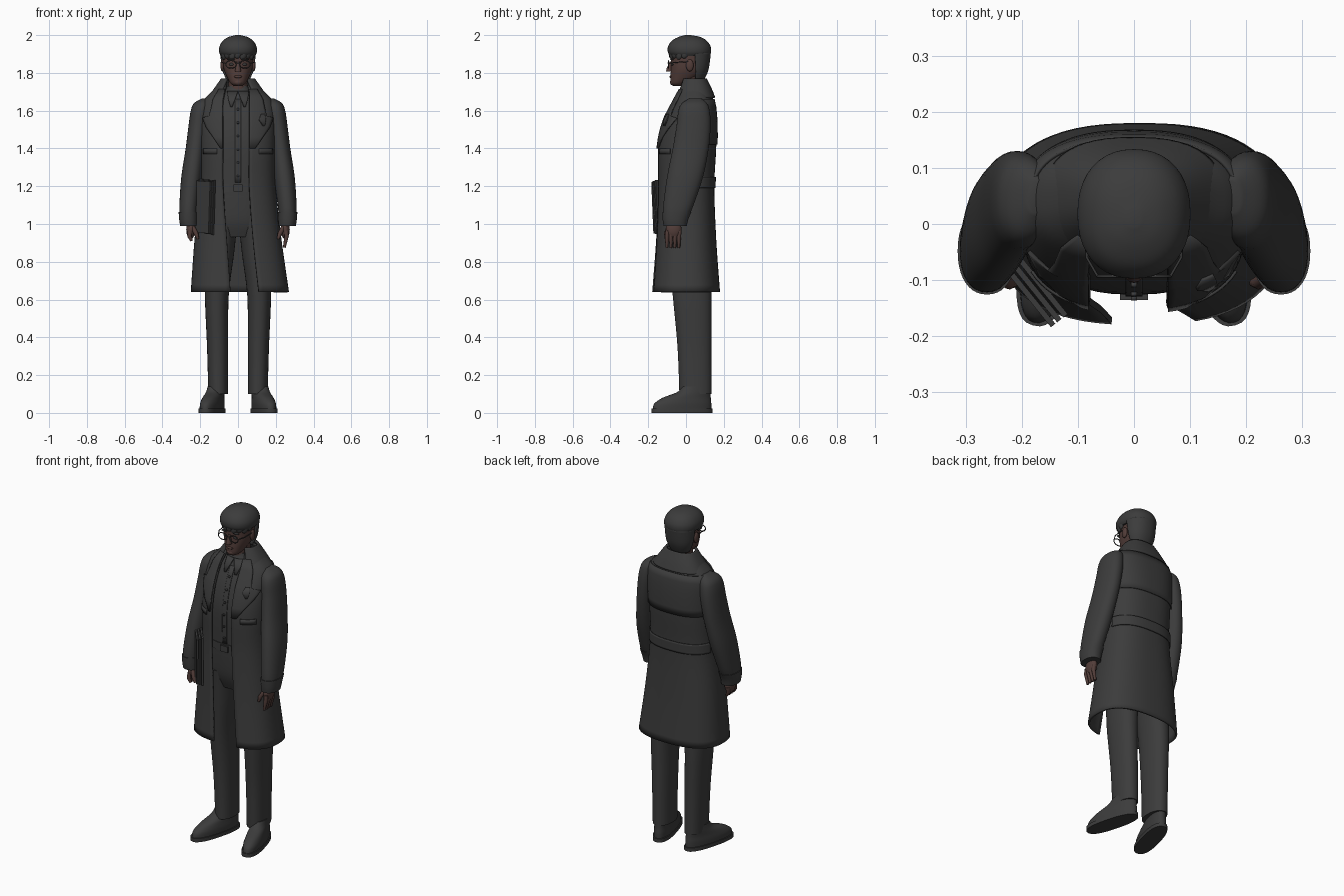
import bpy
import bmesh
from math import asin, atan2, cos, sin, pi, radians, sqrt, copysign
from mathutils import Matrix, Vector

default = bpy.data.objects.get("Cube")
if default:
    bpy.data.objects.remove(default, do_unlink=True)


def material(name, colour):
    mat = bpy.data.materials.new(name)
    mat.use_nodes = True
    mat.diffuse_color = (*colour, 1)
    mat.node_tree.nodes["Principled BSDF"].inputs["Base Color"].default_value = (*colour, 1)
    return mat


CLOTH = material("charcoal cloth", (0.045, 0.045, 0.045))
SKIN = material("brown skin", (0.085, 0.047, 0.041))


def add_object(name, mesh, mat, thickness=0, direction=-1):
    mesh.materials.append(mat)
    mesh.shade_smooth()
    mesh.set_sharp_from_angle(angle=radians(40))
    obj = bpy.data.objects.new(name, mesh)
    bpy.context.collection.objects.link(obj)
    if thickness:
        solid = obj.modifiers.new("thickness", "SOLIDIFY")
        solid.thickness = thickness
        solid.offset = direction
    return obj


def blend(a, b, t):
    return tuple(p + (q - p) * t for p, q in zip(a, b))


def smooth_rings(rings, steps=5):
    """Run a smooth spline through the cross-sections."""
    out = []
    last = len(rings) - 1
    for i in range(last):
        a, b, c, d = (rings[max(0, min(last, k))] for k in (i - 1, i, i + 1, i + 2))
        for k in range(steps):
            t = k / steps
            out.append(tuple(q + (r - p) * t / 2 + (2*p - 5*q + 4*r - s) * t*t / 2
                             + (3*q - p - 3*r + s) * t**3 / 2
                             for p, q, r, s in zip(a, b, c, d)))
    return out + [rings[-1]]


def section_at(rings, z):
    for a, b in zip(rings, rings[1:]):
        if a[0] <= z <= b[0]:
            return blend(a, b, (z - a[0]) / (b[0] - a[0]))
    return rings[-1]


def power(value, e):
    return copysign(abs(value) ** e, value)


def edge_angle(section, x, e):
    t = max(-1, min(1, (x - section[1]) / section[2]))
    return asin(power(t, 1 / e))


def loft(name, rings, mat, e=0.9, span=None, grow=0, thickness=0, direction=-1, n=40):
    """Sections are (z, centre x, half width, front y, back y, optional opening edges)."""
    opened = span is not None or len(rings[0]) > 5
    count = n + 1 if opened else n
    verts, faces = [], []
    for r in rings:
        z, cx, rx, front, back = r[:5]
        cy, ry = (front + back) / 2, (back - front) / 2 + grow
        start, stop = span or (0, 2 * pi)
        if span is None and opened:
            start, stop = edge_angle(r, r[6], e), 2 * pi + edge_angle(r, r[5], e)
        for k in range(count):
            a = start + (stop - start) * k / n
            verts.append((cx + (rx + grow) * power(sin(a), e), cy - ry * power(cos(a), e), z))
    for i in range(len(rings) - 1):
        for k in range(n):
            m = (k + 1) % count
            faces.append((i*count + k, i*count + m, (i + 1)*count + m, (i + 1)*count + k))
    if not opened:
        faces.append(tuple(reversed(range(count))))
        faces.append(tuple(range(len(verts) - count, len(verts))))
    mesh = bpy.data.meshes.new(name)
    mesh.from_pydata(verts, [], faces)
    return add_object(name, mesh, mat, thickness, direction)


def patch(name, rows, source, e, mat=CLOTH, lift=0.001, thickness=0.007, n=8):
    """A plate that follows the front of a lofted body; rows are (z, x from, x to)."""
    verts, faces = [], []
    for z, xa, xb in rows:
        _, cx, rx, front, back = section_at(source, z)[:5]
        for k in range(n + 1):
            x = min(xa, xb) + abs(xb - xa) * k / n
            c = sqrt(max(0, 1 - min(1, abs((x - cx) / rx)) ** (2 / e)))
            verts.append((x, (front + back) / 2 - (back - front) / 2 * c ** e - lift, z))
    for i in range(len(rows) - 1):
        for k in range(n):
            j = i * (n + 1) + k
            faces.append((j, j + 1, j + n + 2, j + n + 1))
    mesh = bpy.data.meshes.new(name)
    mesh.from_pydata(verts, [], faces)
    return add_object(name, mesh, mat, thickness, 1)


def solid(name, kind, centre, size, mat, turn=0, tilt=0):
    bm = bmesh.new()
    if kind == "ball":
        bmesh.ops.create_uvsphere(bm, u_segments=20, v_segments=12, radius=1)
    else:
        bmesh.ops.create_cube(bm, size=2)
    frame = Matrix.Translation(centre) @ Matrix.Rotation(turn, 4, "Z") @ Matrix.Rotation(tilt, 4, "Y")
    bm.transform(frame @ Matrix.Diagonal((*size, 1)))
    mesh = bpy.data.meshes.new(name)
    bm.to_mesh(mesh)
    bm.free()
    return add_object(name, mesh, mat)


def tube(name, points, radius, mat, closed=False, tip=1):
    curve = bpy.data.curves.new(name, "CURVE")
    curve.dimensions = "3D"
    curve.bevel_depth, curve.bevel_resolution, curve.use_fill_caps = radius, 2, True
    spline = curve.splines.new("POLY")
    spline.points.add(len(points) - 1)
    for p, co in zip(spline.points, points):
        p.co = (*co, 1)
    spline.points[-1].radius = tip
    spline.use_cyclic_u = closed
    curve.materials.append(mat)
    obj = bpy.data.objects.new(name, curve)
    bpy.context.collection.objects.link(obj)


# Long open coat
E = 0.8
coat = smooth_rings([
    (0.64, 0.01, 0.26, -0.18, 0.18, -0.04, 0.11), (0.92, 0.00, 0.23, -0.16, 0.16, -0.06, 0.08),
    (1.20, 0.00, 0.20, -0.15, 0.15, -0.08, 0.06), (1.40, 0.00, 0.20, -0.15, 0.16, -0.08, 0.06),
    (1.54, 0.00, 0.20, -0.12, 0.16, -0.08, 0.06), (1.64, 0.00, 0.19, -0.07, 0.15, -0.08, 0.06),
    (1.70, 0.00, 0.14, -0.04, 0.13, -0.07, 0.06), (1.75, 0.00, 0.09, -0.01, 0.11, -0.06, 0.05)])
loft("coat", coat, CLOTH, E, thickness=0.012, n=64)
back_span = (pi * 0.58, pi * 1.42)
for part, low, high in (("back_yoke", 1.42, 1.66), ("back_belt", 1.19, 1.25)):
    levels = [section_at(coat, low + (high - low) * k / 6) for k in range(7)]
    loft(part, levels, CLOTH, E, back_span, 0.001, 0.006, 1)
loft("coat_collar", smooth_rings([
    (1.67, 0, 0.16, -0.06, 0.155, -0.09, 0.08), (1.72, 0, 0.125, -0.04, 0.135, -0.08, 0.07),
    (1.77, 0, 0.09, -0.02, 0.11, -0.06, 0.05)]), CLOTH, E, thickness=0.015)

# Shirt, belt and trouser seat
shirt = smooth_rings([
    (1.14, 0, 0.16, -0.12, 0.11), (1.40, 0, 0.17, -0.125, 0.13), (1.54, 0, 0.17, -0.10, 0.13),
    (1.64, 0, 0.13, -0.06, 0.12), (1.70, 0, 0.07, -0.03, 0.10), (1.73, 0, 0.06, -0.02, 0.09)])
loft("shirt", shirt, CLOTH, E)
patch("shirt_placket", [(1.22 + k * 0.04, -0.015, 0.015) for k in range(12)], shirt, E, thickness=0.003)
for k in range(6):
    z = 1.25 + k * 0.07
    patch("shirt_button", [(z, -0.005, 0.005), (z + 0.01, -0.005, 0.005)], shirt, E, lift=0.004, n=2)
loft("belt", [(z, 0, 0.165, -0.126, 0.12) for z in (1.17, 1.215)], CLOTH, E)
solid("belt_buckle", "box", (0, -0.129, 1.19), (0.025, 0.006, 0.018), CLOTH)
loft("trouser_seat", smooth_rings([
    (0.93, 0, 0.13, -0.08, 0.11), (1.02, 0, 0.17, -0.11, 0.13), (1.18, 0, 0.16, -0.122, 0.115)]), CLOTH, E)

# Head, neck and face
loft("neck", [(1.62, 0, 0.05, -0.02, 0.09), (1.80, 0, 0.05, -0.03, 0.08)], SKIN)
loft("head", smooth_rings([
    (1.73, 0, 0.02, -0.065, -0.02), (1.745, 0, 0.04, -0.08, 0.01), (1.78, 0, 0.06, -0.082, 0.07),
    (1.82, 0, 0.075, -0.08, 0.10), (1.87, 0, 0.08, -0.08, 0.11), (1.92, 0, 0.08, -0.08, 0.11),
    (1.97, 0, 0.05, -0.04, 0.07)]), SKIN)
loft("nose", [(1.808, 0, 0.016, -0.105, -0.07), (1.82, 0, 0.014, -0.104, -0.07),
              (1.86, 0, 0.007, -0.086, -0.07)], SKIN, n=16)
solid("lips", "ball", (0, -0.08, 1.78), (0.022, 0.008, 0.007), SKIN)
solid("chin", "ball", (0, -0.065, 1.75), (0.025, 0.02, 0.018), SKIN)

# Hair: crown, nape and a ragged fringe
loft("hair_crown", smooth_rings([
    (1.89, 0, 0.09, -0.084, 0.125), (1.91, 0, 0.10, -0.096, 0.133), (1.94, 0, 0.098, -0.095, 0.13),
    (1.97, 0, 0.08, -0.075, 0.11), (1.99, 0, 0.05, -0.04, 0.075), (2.0, 0, 0.012, -0.005, 0.025)]), CLOTH)
loft("hair_nape", smooth_rings([
    (1.76, 0, 0.06, -0.01, 0.095), (1.82, 0, 0.085, -0.04, 0.12), (1.91, 0, 0.095, -0.07, 0.132)]),
    CLOTH, span=(pi * 0.54, pi * 1.46), thickness=0.02)
for k in range(9):
    a = radians(-80 + 20 * k)
    solid("fringe_lock", "ball", (0.084 * sin(a), 0.01 - 0.09 * cos(a), 1.905 - 0.006 * (k % 2)),
          (0.02, 0.012, 0.03), CLOTH, a, 0.3)

for side, s in (("left", 1), ("right", -1)):
    # Eyes, glasses and ears
    solid(side + "_eye", "ball", (s * 0.034, -0.072, 1.845), (0.013, 0.008, 0.007), CLOTH)
    solid(side + "_brow", "ball", (s * 0.036, -0.074, 1.872), (0.022, 0.01, 0.005), CLOTH)
    solid(side + "_ear", "ball", (s * 0.083, 0.02, 1.84), (0.01, 0.02, 0.032), SKIN)
    rim = [2 * pi * k / 24 for k in range(24)]
    tube(side + "_lens_rim", [(s * 0.037 + 0.028 * cos(a), -0.093, 1.845 + 0.02 * sin(a)) for a in rim],
         0.0025, CLOTH, True)
    tube(side + "_temple", [(s * 0.065, -0.093, 1.85), (s * 0.084, -0.06, 1.855), (s * 0.088, 0.02, 1.86)],
         0.0025, CLOTH)

    # Lapels, chest flaps and shirt collar points
    edge = 6 if s > 0 else 5
    lapel = [(1.40, 0.09), (1.46, 0.13), (1.51, 0.165), (1.56, 0.185), (1.57, 0.15), (1.61, 0.14),
             (1.66, 0.13), (1.71, 0.10)]
    patch(side + "_lapel", [(z, section_at(coat, z)[edge], s * x) for z, x in lapel], coat, E, lift=0.003)
    patch(side + "_chest_flap", [(z, s * 0.11, s * 0.18) for z in (1.37, 1.40)], coat, E, thickness=0.005)
    patch(side + "_shirt_collar", [(1.62, s * 0.03, s * 0.04), (1.66, s * 0.015, s * 0.05),
                                   (1.70, 0, s * 0.055)], shirt, E)

    # Sleeve with cuff
    sleeve = [(0.99, 0.26, 0.042, -0.115, 0.00), (1.03, 0.262, 0.046, -0.12, 0.01),
              (1.10, 0.26, 0.05, -0.12, 0.04), (1.25, 0.245, 0.055, -0.10, 0.09),
              (1.40, 0.225, 0.052, -0.07, 0.12), (1.52, 0.21, 0.052, -0.05, 0.13),
              (1.60, 0.20, 0.050, -0.04, 0.125), (1.64, 0.19, 0.042, -0.02, 0.11),
              (1.665, 0.175, 0.015, 0.02, 0.08)]
    sleeve = smooth_rings([(r[0], s * r[1], *r[2:]) for r in sleeve])
    loft(side + "_sleeve", sleeve, CLOTH)
    loft(side + "_cuff", [r for r in sleeve if r[0] < 1.07], CLOTH, grow=0.004)

    # Hand
    drop = 0.065 if s > 0 else 0.03
    solid(side + "_palm", "ball", (s * 0.25, -0.065, 0.97), (0.024, 0.042, 0.05), SKIN)
    for k in range(4):
        y = -0.098 + 0.021 * k
        tube(side + "_finger", [(s * 0.255, y, 0.965), (s * 0.257, y - 0.003, 0.935),
                                (s * 0.245, y - 0.003, 0.94 - drop)], 0.012, SKIN, tip=0.6)
    tube(side + "_thumb", [(s * 0.24, -0.09, 0.985), (s * 0.222, -0.105, 0.95), (s * 0.212, -0.105, 0.92)],
         0.012, SKIN, tip=0.6)

    # Trouser leg and turned-out shoe
    leg = [(0.10, 0.105, 0.052, -0.035, 0.135), (0.35, 0.108, 0.056, -0.045, 0.135),
           (0.62, 0.112, 0.063, -0.07, 0.135), (0.85, 0.095, 0.075, -0.09, 0.13),
           (1.03, 0.082, 0.08, -0.11, 0.125)]
    loft(side + "_trouser_leg", smooth_rings([(r[0], s * r[1], *r[2:]) for r in leg]), CLOTH)
    foot = Matrix.Translation((s * 0.11, 0.08, 0)) @ Matrix.Rotation(s * radians(15), 4, "Z")
    sole = [(z, 0, 0.054, -0.27, 0.06) for z in (0, 0.022)]
    upper = smooth_rings([(0.02, 0, 0.05, -0.265, 0.055), (0.05, 0, 0.05, -0.255, 0.055),
                          (0.08, 0, 0.046, -0.21, 0.052), (0.11, 0, 0.043, -0.13, 0.05),
                          (0.14, 0, 0.04, -0.10, 0.045)])
    loft(side + "_shoe_sole", sole, CLOTH, E).matrix_world = foot
    loft(side + "_shoe", upper, CLOTH).matrix_world = foot

tube("glasses_bridge", [(-0.01, -0.093, 1.85), (0, -0.095, 1.853), (0.01, -0.093, 1.85)], 0.0025, CLOTH)
patch("breast_badge", [(1.52, 0.13, 0.14), (1.55, 0.11, 0.145), (1.58, 0.12, 0.14)], coat, E, lift=0.01)

# Stack of folders held in the right hand
turn = atan2(-0.105, 0.085)
outward = Vector((-0.105, -0.085, 0)).normalized()
for k in range(3):
    centre = Vector((-0.167, -0.108, 1.09)) + outward * 0.014 * k
    solid("folder", "box", centre, (0.064, 0.005, 0.145 - 0.004 * k), CLOTH, turn, radians(3))
